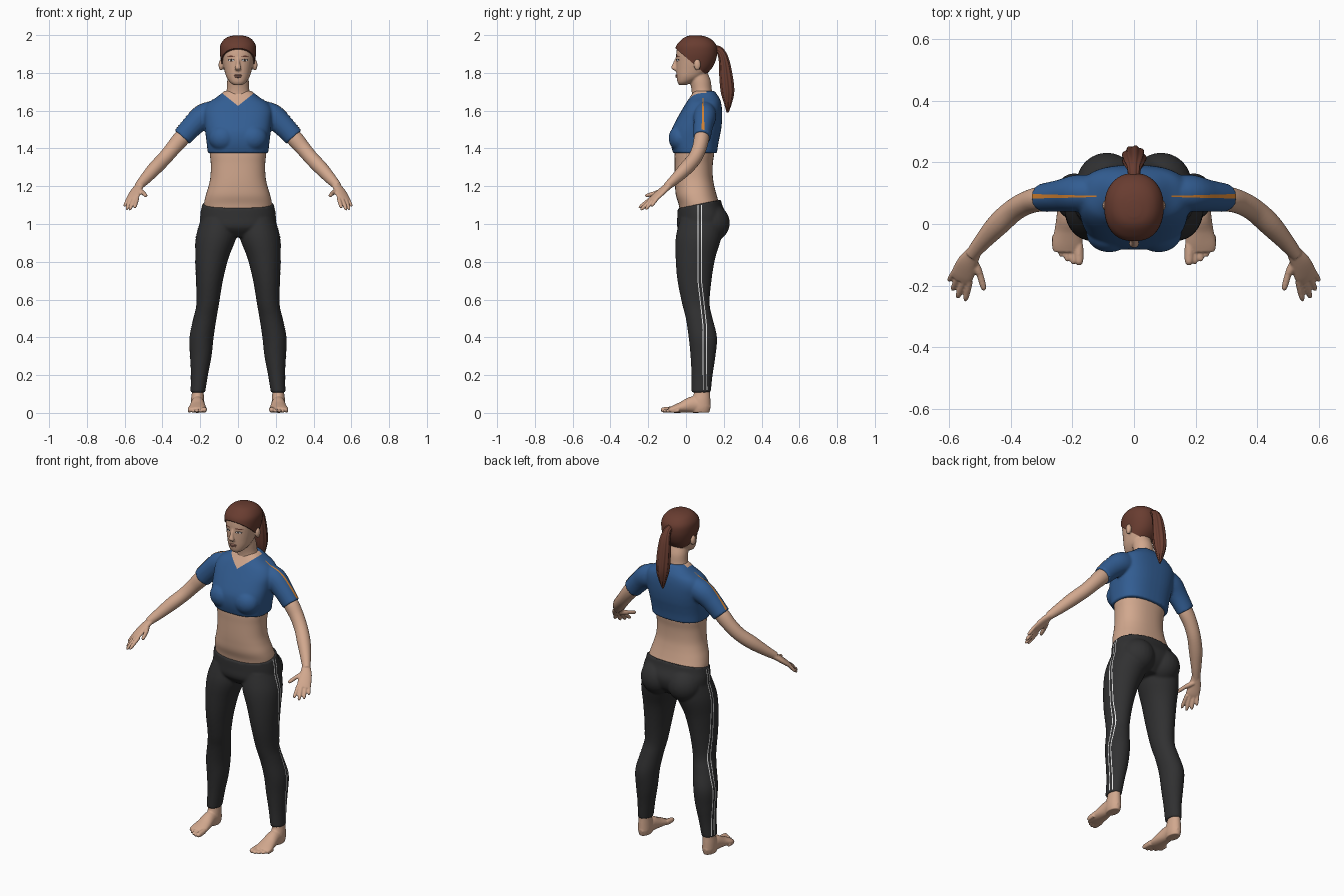
import bpy, bmesh, math
from mathutils import Vector
from mathutils.bvhtree import BVHTree

cube = bpy.data.objects.get("Cube")
if cube:
    bpy.data.objects.remove(cube, do_unlink=True)


def material(name, r, g, b):
    mat = bpy.data.materials.new(name)
    mat.use_nodes = True
    mat.diffuse_color = (r, g, b, 1)
    shader = next(n for n in mat.node_tree.nodes if n.type == 'BSDF_PRINCIPLED')
    shader.inputs["Base Color"].default_value = (r, g, b, 1)
    shader.inputs["Roughness"].default_value = 0.8
    return mat


SKIN = material("skin", .64, .39, .27)
BLUE = material("blue cloth", .032, .11, .29)
BLACK = material("black cloth", .03, .03, .031)
HAIR = material("brown hair", .14, .046, .03)
ORANGE = material("orange trim", .65, .22, .03)
WHITE = material("white trim", .8, .8, .8)
DARK = material("dark lashes", .02, .014, .012)
LIP = material("lip", .42, .2, .15)


def spline(keys, steps):
    """Smoothly interpolate a list of equal-length tuples."""
    out, last = [], len(keys) - 1
    for i in range(last):
        span = [keys[min(max(j, 0), last)] for j in range(i - 1, i + 3)]
        for k in range(steps):
            t = k / steps
            out.append([q + .5 * t * (r - p + t * (2*p - 5*q + 4*r - s + t * (3 * (q - r) + s - p)))
                        for p, q, r, s in zip(*span)])
    return out + [list(keys[-1])]


def loft(bm, keys, ref=None, n=32, steps=5, power=2.0, ridge=0.0):
    """Skin rings (x, y, z, a, b). Level rings, or square to the path if ref is given.
    Parts away from the middle are built on both sides."""
    path = spline(keys, steps)
    for side in ((1, -1) if keys[0][0] else (1,)):
        rings = []
        for i, (x, y, z, a, b) in enumerate(path):
            u, v = Vector((1, 0, 0)), Vector((0, 1, 0))
            if ref:
                ahead, behind = path[min(i + 1, len(path) - 1)], path[max(i - 1, 0)]
                t = (Vector(ahead[:3]) - Vector(behind[:3])).normalized()
                u = Vector(ref)
                u = (u - t * u.dot(t)).normalized()
                v = t.cross(u)
            ring = []
            for k in range(n):
                ang = math.tau * k / n
                c, s = math.cos(ang), math.sin(ang)
                grow = 1 + ridge * math.cos(ang * 9)
                c = math.copysign(abs(c) ** (2 / power), c) * max(a, .001) * grow
                s = math.copysign(abs(s) ** (2 / power), s) * max(b, .001) * grow
                p = Vector((x, y, z)) + u * c + v * s
                p.x *= side
                ring.append(bm.verts.new(p))
            rings.append(ring)
        for lo, hi in zip(rings, rings[1:]):
            for k in range(n):
                bm.faces.new((lo[k], lo[(k + 1) % n], hi[(k + 1) % n], hi[k]))
        bm.faces.new(rings[0])
        bm.faces.new(rings[-1])


def trunk(*rows):
    """Centred sections given as height, front, back, half width."""
    return [(0, (f + b) / 2, z, w, (b - f) / 2) for z, f, b, w in rows]


def ball(bm, centre, size):
    for side in ((1, -1) if centre[0] else (1,)):
        made = bmesh.ops.create_uvsphere(bm, u_segments=24, v_segments=16, radius=1)
        for v in made["verts"]:
            v.co = Vector([c + s * p for c, s, p in zip(centre, size, v.co)])
            v.co.x *= side


def digit(bm, start, end, r):
    a, b = Vector(start), Vector(end)
    loft(bm, [(*a.lerp(b, t), r * s, r * s) for t, s in ((0, 1), (.45, 1), (.85, .85), (1, .35))],
         ref=(1, 0, 0), n=12, steps=4)


def cut(bm, point, normal, above):
    geom = bm.verts[:] + bm.edges[:] + bm.faces[:]
    bmesh.ops.bisect_plane(bm, geom=geom, plane_co=point, plane_no=normal,
                           clear_outer=above, clear_inner=not above)
    bmesh.ops.holes_fill(bm, edges=bm.edges[:])


def finish(name, bm, *mats, voxel=0):
    """Make the object; with a voxel size, fuse its overlapping pieces into one skin."""
    bmesh.ops.recalc_face_normals(bm, faces=bm.faces[:])
    me = bpy.data.meshes.new(name)
    bm.to_mesh(me)
    bm.free()
    ob = bpy.data.objects.new(name, me)
    bpy.context.collection.objects.link(ob)
    if voxel:
        fuse = ob.modifiers.new("Fuse", 'REMESH')
        fuse.mode, fuse.voxel_size = 'VOXEL', voxel
        soft = ob.modifiers.new("Soften", 'SMOOTH')
        soft.factor, soft.iterations = .5, 3
        graph = bpy.context.evaluated_depsgraph_get()
        baked = bpy.data.meshes.new_from_object(ob.evaluated_get(graph))
        ob.modifiers.clear()
        ob.data = baked
    ob.data.materials.clear()
    for mat in mats:
        ob.data.materials.append(mat)
    ob.data.shade_smooth()
    ob.data.set_sharp_from_angle(angle=math.radians(55))
    return ob


def decal(name, target, rows, aim, mat, lift=.002):
    """Thin strip projected onto a surface, on both sides of the body."""
    me = target.data
    tree = BVHTree.FromPolygons([v.co for v in me.vertices], [tuple(p.vertices) for p in me.polygons])
    bm = bmesh.new()
    for side in (1, -1):
        ray = Vector((aim[0] * side, aim[1], aim[2]))
        before = None
        for row in rows:
            hits = [tree.ray_cast(Vector((p[0] * side, p[1], p[2])), ray) for p in row]
            now = None
            if all(h[0] for h in hits):
                now = [bm.verts.new(h[0] + h[1] * lift) for h in hits]
            if before and now:
                f = bm.faces.new((before[0], before[1], now[1], now[0]))
                f.normal_update()
                if f.normal.dot(ray) > 0:
                    f.normal_flip()
            before = now
    me = bpy.data.meshes.new(name)
    bm.to_mesh(me)
    bm.free()
    me.materials.append(mat)
    bpy.context.collection.objects.link(bpy.data.objects.new(name, me))


# Head, neck, nose and ears
head_rings = trunk((1.735, -.035, .0, .02), (1.75, -.045, .035, .042), (1.78, -.05, .09, .062),
                   (1.82, -.052, .13, .074), (1.86, -.052, .15, .083), (1.9, -.052, .158, .089),
                   (1.94, -.044, .154, .087), (1.97, -.018, .13, .069), (1.986, .005, .1, .045),
                   (1.993, .03, .07, .015))
bm = bmesh.new()
loft(bm, head_rings, power=2.2)
loft(bm, [(0, .09, 1.62, .085, .06), (0, .088, 1.67, .072, .057), (0, .083, 1.71, .06, .054),
          (0, .075, 1.76, .057, .055), (0, .06, 1.81, .05, .05)])
loft(bm, [(0, -.048, 1.88, .007, .007), (0, -.058, 1.85, .01, .012), (0, -.064, 1.825, .017, .014),
          (0, -.054, 1.813, .014, .01)], n=16)
ball(bm, (.09, .06, 1.842), (.013, .018, .03))
head = finish("head", bm, SKIN, voxel=.005)

# Lips, eyes and brows
bm = bmesh.new()
ball(bm, (0, -.048, 1.787), (.022, .009, .005))
ball(bm, (0, -.048, 1.779), (.019, .009, .005))
finish("lips", bm, LIP)


def oval(cx, cz, w, h):
    arc = [math.cos(math.pi * k / 12) for k in range(13)]
    return [[(cx + w * s, -1, cz + e * h * math.sqrt(max(0, 1 - s * s))) for e in (-1, 1)] for s in arc]


forward = (0, 1, 0)
decal("lashes", head, oval(.035, 1.868, .018, .007), forward, DARK)
decal("eye_whites", head, oval(.035, 1.867, .014, .0045), forward, WHITE, .003)
decal("irises", head, oval(.034, 1.867, .005, .0045), forward, DARK, .004)
decal("brows", head, oval(.037, 1.888, .021, .003), forward, HAIR)

# Hair cap and ponytail
bm = bmesh.new()
loft(bm, [(x, y, z + .005, a + .007, b + .007) for x, y, z, a, b in head_rings], power=2.2, n=48)
cut(bm, (0, -.05, 1.925), (0, .155, .18), above=False)
finish("hair_cap", bm, HAIR)
bm = bmesh.new()
loft(bm, [(0, .14, 1.925, .02, .022), (0, .178, 1.918, .021, .02), (0, .2, 1.87, .032, .026),
          (0, .212, 1.78, .038, .034), (0, .22, 1.7, .035, .034), (0, .222, 1.64, .021, .02),
          (0, .22, 1.59, .005, .005)], ref=(1, 0, 0), n=72, ridge=.07)
finish("ponytail", bm, HAIR)

# Bare midriff
bm = bmesh.new()
loft(bm, trunk((1.04, -.03, .19, .175), (1.1, -.038, .178, .18), (1.15, -.053, .163, .171),
               (1.2, -.058, .15, .156), (1.25, -.06, .142, .146), (1.32, -.06, .142, .144),
               (1.38, -.06, .15, .15), (1.45, -.05, .15, .15)), power=2.3, n=48)
finish("midriff", bm, SKIN)

# Cropped shirt with sleeves
bm = bmesh.new()
loft(bm, trunk((1.375, -.068, .164, .16), (1.42, -.08, .17, .165), (1.46, -.083, .178, .17),
               (1.5, -.076, .186, .175), (1.55, -.052, .191, .18), (1.6, -.024, .191, .182),
               (1.64, .0, .186, .16), (1.67, .02, .175, .115), (1.705, .042, .15, .07)),
     power=2.6, n=48)
ball(bm, (.08, -.03, 1.455), (.075, .062, .07))
loft(bm, [(.11, .1, 1.585, .055, .07), (.18, .1, 1.57, .06, .066), (.238, .092, 1.522, .052, .058),
          (.296, .085, 1.459, .046, .053)], ref=(0, 1, 0))
shirt = finish("shirt", bm, BLUE, SKIN, voxel=.007)

# Open V neckline
bm = bmesh.new()
bm.from_mesh(shirt.data)
for side in (1, -1):
    bmesh.ops.bisect_plane(bm, geom=bm.verts[:] + bm.edges[:] + bm.faces[:],
                           plane_co=(0, 0, 1.625), plane_no=(-.8 * side, 0, 1))
for f in bm.faces:
    c = f.calc_center_median()
    f.material_index = int(c.z > 1.625 + .8 * abs(c.x) and c.y < .11)
bm.to_mesh(shirt.data)
bm.free()

# Orange shoulder stripes
rows = [[(.12 + .21 * k / 30, .09 + e * (.002 + .005 * k / 30), 3) for e in (-1, 1)] for k in range(31)]
decal("shoulder_stripes", shirt, rows, (0, 0, -1), ORANGE)

# Arms and hands
bm = bmesh.new()
loft(bm, [(.25, .09, 1.508, .035, .035), (.3, .082, 1.453, .04, .044), (.345, .07, 1.4, .038, .04),
          (.39, .045, 1.347, .037, .038), (.44, .0, 1.295, .037, .037), (.49, -.055, 1.24, .028, .03),
          (.527, -.1, 1.2, .021, .022)], ref=(0, 1, 0))
loft(bm, [(.515, -.085, 1.21, .022, .018), (.54, -.125, 1.175, .033, .017),
          (.556, -.163, 1.142, .038, .014), (.564, -.183, 1.126, .032, .009)], ref=(-.8, -.6, 0))
for start, end, r in (((.533, -.185, 1.135), (.548, -.25, 1.085), .0105),
                      ((.55, -.18, 1.133), (.574, -.24, 1.074), .011),
                      ((.568, -.168, 1.132), (.59, -.215, 1.076), .0105),
                      ((.582, -.153, 1.135), (.602, -.185, 1.092), .0095),
                      ((.525, -.115, 1.178), (.498, -.168, 1.162), .014),
                      ((.502, -.158, 1.165), (.486, -.216, 1.148), .011)):
    digit(bm, start, end, r)
finish("arms", bm, SKIN, voxel=.004)

# Trousers: hips cut at the waistline, then legs
bm = bmesh.new()
loft(bm, trunk((.93, .0, .16, .11), (.98, -.045, .205, .19), (1.04, -.046, .217, .2),
               (1.1, -.043, .192, .19), (1.17, -.048, .175, .178)), power=2.2, n=48)
cut(bm, (0, .08, 1.108), (0, -.2, 1), above=True)
ball(bm, (.088, .13, 1.005), (.1, .102, .1))
loft(bm, [(.1, .085, 1.03, .095, .115), (.116, .067, .93, .107, .121), (.138, .05, .82, .088, .105),
          (.151, .045, .7, .071, .09), (.16, .052, .58, .06, .073), (.175, .07, .5, .061, .071),
          (.193, .089, .4, .064, .075), (.197, .09, .3, .057, .066), (.204, .085, .2, .045, .056),
          (.213, .08, .108, .039, .051)])
trousers = finish("trousers", bm, BLACK, voxel=.007)

# Paired white side stripes
for label, shift in (("front", -.009), ("rear", .009)):
    rows = []
    for k in range(81):
        z = 1.1 - .98 * k / 80
        y = .072 + .028 * min(max((.7 - z) / .25, 0), 1) + shift
        rows.append([(1, y - .0025, z), (1, y + .0025, z)])
    decal("side_stripes_" + label, trousers, rows, (-1, 0, 0), WHITE)

# Feet and toes
bm = bmesh.new()
loft(bm, [(.213, .085, .17, .03, .04), (.213, .085, .11, .031, .042), (.214, .08, .07, .035, .049),
          (.214, .077, .03, .036, .053), (.214, .077, .002, .03, .046)])
loft(bm, [(.214, .128, .028, .014, .014), (.214, .1, .035, .033, .034), (.214, .04, .044, .036, .044),
          (.214, -.02, .03, .044, .03), (.217, -.065, .02, .05, .02), (.217, -.09, .015, .044, .013)],
     ref=(1, 0, 0))
for k in range(5):
    x, r = .18 + .0195 * k, (.0155 if k == 0 else .0115 - .0006 * k)
    digit(bm, (x, -.068 + .008 * k, r + .003), (x - .002, -.134 + .003 * k * k, r), r)
finish("feet", bm, SKIN, voxel=.004)
